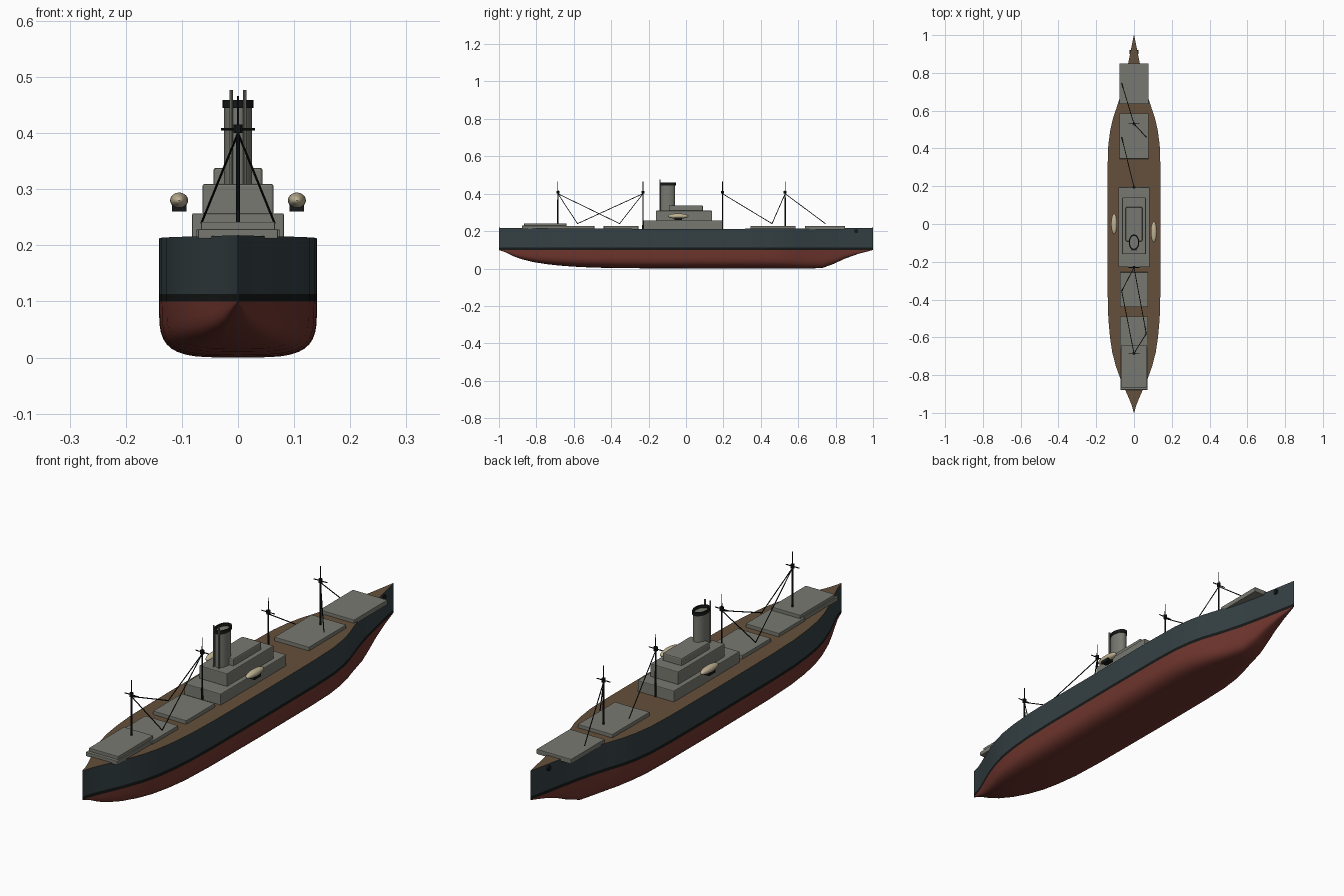
import bpy, bmesh, math
from mathutils import Vector

if "Cube" in bpy.data.objects:
    bpy.data.objects.remove(bpy.data.objects["Cube"])


def material(name, r, g, b):
    m = bpy.data.materials.new(name)
    m.diffuse_color = (r, g, b, 1)
    m.use_nodes = True
    m.node_tree.nodes["Principled BSDF"].inputs["Base Color"].default_value = m.diffuse_color
    return m


TEAL = material("topside_teal", 0.035, 0.052, 0.058)
BLACK = material("black", 0.008, 0.009, 0.009)
RED = material("bottom_red", 0.16, 0.036, 0.027)
WOOD = material("deck_wood", 0.13, 0.08, 0.043)
GREY = material("house_grey", 0.19, 0.19, 0.165)
CREAM = material("boat_cream", 0.52, 0.44, 0.29)


def smooth(ob, angle=35):
    bpy.ops.object.select_all(action='DESELECT')
    ob.select_set(True)
    bpy.context.view_layer.objects.active = ob
    bpy.ops.object.shade_smooth_by_angle(angle=math.radians(angle))


def finish(bm, name, *mats):
    me = bpy.data.meshes.new(name)
    bm.to_mesh(me)
    bm.free()
    ob = bpy.data.objects.new(name, me)
    bpy.context.collection.objects.link(ob)
    for m in mats:
        me.materials.append(m)
    return ob


def box(name, x, y0, y1, z0, z1, mat=GREY, cx=0, bevel=0.003):
    bm = bmesh.new()
    bmesh.ops.create_cube(bm, size=1)
    for v in bm.verts:
        v.co = (cx + v.co.x * 2 * x, (y0 + y1) / 2 + v.co.y * (y1 - y0),
                (z0 + z1) / 2 + v.co.z * (z1 - z0))
    ob = finish(bm, name, mat)
    if bevel:
        b = ob.modifiers.new("edge", 'BEVEL')
        b.width, b.segments = bevel, 2
    return ob


def rod(name, a, b, r, mat=BLACK, r2=None, sides=10):
    a, b = Vector(a), Vector(b)
    bm = bmesh.new()
    bmesh.ops.create_cone(bm, cap_ends=True, segments=sides, radius1=r,
                          radius2=r if r2 is None else r2, depth=(b - a).length)
    ob = finish(bm, name, mat)
    ob.location = (a + b) / 2
    ob.rotation_euler = (b - a).to_track_quat('Z', 'Y').to_euler()
    smooth(ob)
    return ob


# Hull stations: y, half breadth, keel height
STATIONS = [(-1, .001, .099), (-.96, .012, .085), (-.92, .028, .065), (-.88, .046, .05),
            (-.82, .072, .035), (-.75, .097, .024), (-.68, .115, .016), (-.6, .127, .010),
            (-.5, .136, .005), (-.35, .140, .002), (0, .141, 0), (.3, .140, 0),
            (.42, .136, 0), (.5, .125, 0), (.56, .111, 0), (.61, .094, 0), (.66, .078, 0),
            (.73, .058, .003), (.79, .044, .025), (.85, .031, .053), (.92, .017, .078), (1, .001, .099)]
N = 10


def section(y, w, k):
    zd = 0.212 + 0.006 * y * y
    half = [(w, zd), (w, .113), (w, .1)]
    for i in range(1, N + 1):
        a = math.pi / 2 * i / N
        half.append((w * max(math.cos(a), 0) ** 0.5 if i < N else 0,
                     .1 - (.1 - k) * math.sin(a) ** 0.5))
    pts = half + [(-x, z) for x, z in reversed(half[:-1])]
    return [(x, y, z) for x, z in pts]


bm = bmesh.new()
rows = [[bm.verts.new(p) for p in section(*s)] for s in STATIONS]
count = len(rows[0])
for a, b in zip(rows, rows[1:]):
    for i in range(count):
        j = (i + 1) % count
        f = bm.faces.new((a[i], a[j], b[j], b[i]))
        band = min(i, count - 2 - i)
        f.material_index = 3 if i == count - 1 else min(band, 2)
bm.faces.new(rows[0])
bm.faces.new(rows[-1])
bmesh.ops.recalc_face_normals(bm, faces=bm.faces)
smooth(finish(bm, "hull", TEAL, BLACK, RED, WOOD), 40)

# Hatches and end houses
for i, (x, y0, y1) in enumerate([(.075, -.66, -.49), (.075, -.44, -.255),
                                 (.078, .345, .585), (.078, .635, .85)]):
    box(f"hatch_{i + 1}", x, y0, y1, .208, .228, bevel=.002)
box("front_house_base", .071, -.878, -.645, .212, .229, bevel=.002)
box("front_house", .066, -.865, -.64, .225, .242, bevel=.002)

# Midship superstructure
box("lower_deckhouse", .082, -.228, .195, .208, .257)
box("middle_deckhouse", .063, -.16, .14, .255, .309)
box("upper_deckhouse", .044, -.092, .09, .305, .338, bevel=.005)


# Oval funnel with dark hollow cap
def funnel_part(name, profile, mat):
    bm = bmesh.new()
    rings = []
    for s, z in profile:
        rings.append([bm.verts.new((s * .025 * math.cos(t * math.tau / 32),
                                    -.097 + s * .039 * math.sin(t * math.tau / 32), z))
                      for t in range(32)])
    for a, b in zip(rings, rings[1:]):
        for i in range(32):
            bm.faces.new((a[i], a[(i + 1) % 32], b[(i + 1) % 32], b[i]))
    bm.faces.new(rings[-1])
    smooth(finish(bm, name, mat))


funnel_part("funnel", [(1, .30), (1, .448)], GREY)
funnel_part("funnel_cap", [(1, .445), (1.09, .445), (1.09, .459), (.88, .459), (.88, .435)], BLACK)
for s in (-1, 1):
    rod("steam_pipe", (s * .012, -.139, .3), (s * .012, -.139, .477), .0037, GREY)

# Masts with crosstrees and booms
MASTS = {-.685: [(.065, -.58), (-.065, -.355)], -.23: [(.065, -.58), (-.065, -.355)],
         .195: [(-.065, .46)], .53: [(.065, .46), (-.065, .745)]}
for y, ends in MASTS.items():
    rod("mast", (0, y, .21), (0, y, .41), .004, r2=.0032)
    rod("topmast", (0, y, .40), (0, y, .466), .0022, r2=.0015)
    rod("crosstree", (-.03, y, .407), (.03, y, .407), .002)
    rod("masthead", (0, y, .400), (0, y, .415), .008)
    for x, ye in ends:
        rod("boom", (0, y, .40), (x, ye, .24), .002, sides=8)

# Lifeboats on davit blocks
for s, y in ((-1, 0), (1, -.042)):
    bm = bmesh.new()
    bmesh.ops.create_uvsphere(bm, u_segments=24, v_segments=14, radius=1)
    for v in bm.verts:
        v.co = (s * .105 + v.co.x * .016, y + v.co.y * .055, .28 + v.co.z * .014)
    smooth(finish(bm, "lifeboat", CREAM))
    box("lifeboat_chock", .013, y - .02, y + .02, .26, .272, BLACK, cx=s * .105, bevel=0)

# Hawse holes near the end
for s in (-1, 1):
    rod("hawse_hole", (s * .012, .91, .2), (s * .024, .91, .2), .011, sides=16)
